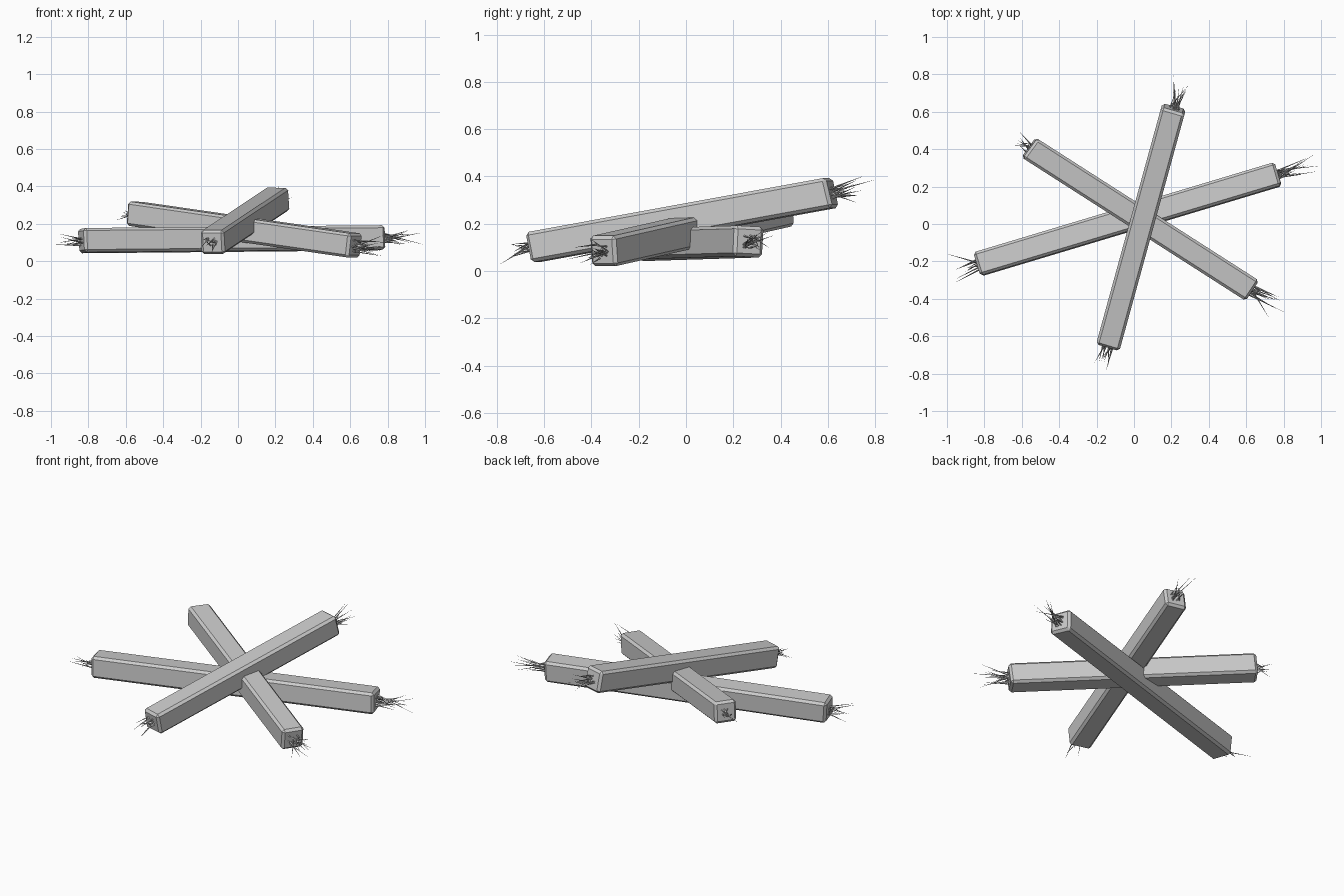
import bpy, bmesh, random
from math import radians
from mathutils import Vector, Matrix

if "Cube" in bpy.data.objects:
    bpy.data.objects.remove(bpy.data.objects["Cube"])

random.seed(7)


def frame(a, b, roll=0):
    """Rotation whose local X runs from a to b, with local Z kept upward."""
    x = (b - a).normalized()
    y = Vector((0, 0, 1)).cross(x).normalized()
    z = x.cross(y)
    return Matrix((x, y, z)).transposed() @ Matrix.Rotation(radians(roll), 3, 'X')


def add_object(name, bm):
    bmesh.ops.recalc_face_normals(bm, faces=bm.faces)
    me = bpy.data.meshes.new(name)
    bm.to_mesh(me)
    bm.free()
    ob = bpy.data.objects.new(name, me)
    bpy.context.collection.objects.link(ob)
    return ob


def beam(name, a, b, size, roll):
    # chamfered square timber with slightly uneven corners
    bm = bmesh.new()
    bmesh.ops.create_cube(bm, size=1)
    length = (b - a).length
    for v in bm.verts:
        v.co = Vector((v.co.x * length, v.co.y * size, v.co.z * size))
        v.co.x += random.uniform(-0.007, 0.007)
    bmesh.ops.bevel(bm, geom=bm.edges[:], offset=0.014, segments=1,
                    profile=0.5, affect='EDGES')
    bm.transform(Matrix.Translation((a + b) / 2) @ frame(a, b, roll).to_4x4())
    return add_object(name, bm)


def splinters(name, centre, rot, sign, tips, count):
    # needle-thin shards fanning out of a beam end
    bm = bmesh.new()
    reach = max((Vector(t) - centre).length for t in tips)
    shards = [Vector(t) for t in tips]
    for _ in range(count):
        u = random.uniform(0.3, 0.75) * reach
        local = Vector((sign * u, random.uniform(-0.36, 0.36) * u,
                        random.uniform(-0.36, 0.36) * u))
        shards.append(centre + rot @ local)
    for tip in shards:
        tip.z = max(tip.z, 0.003)
        root = centre + rot @ Vector((-sign * 0.012, random.uniform(-0.03, 0.03),
                                      random.uniform(-0.03, 0.03)))
        d = tip - root
        m = Matrix.Translation((root + tip) / 2) @ d.to_track_quat('Z', 'Y').to_matrix().to_4x4()
        bmesh.ops.create_cone(bm, cap_ends=True, segments=4, radius1=0.0045,
                              radius2=0.0003, depth=d.length, matrix=m)
    add_object(name, bm)


# name, start, end, roll, start shard tips, end shard tips, shard counts
beams = [
    ("lower_beam", (-0.835, -0.215, 0.11), (0.772, 0.267, 0.125), -3,
     [(-1.0, -0.16, 0.09), (-0.95, -0.31, 0.13)],
     [(0.99, 0.31, 0.09), (0.96, 0.37, 0.15), (0.97, 0.28, 0.15)], (8, 15)),
    ("middle_beam", (-0.56, 0.407, 0.255), (0.63, -0.355, 0.083), 0,
     [(-0.65, 0.42, 0.22), (-0.61, 0.49, 0.26)],
     [(0.80, -0.47, 0.10), (0.72, -0.50, 0.05), (0.78, -0.41, 0.14)], (8, 14)),
    ("upper_beam", (-0.138, -0.652, 0.10), (0.212, 0.62, 0.332), 0,
     [(-0.15, -0.785, 0.03), (-0.21, -0.74, 0.06)],
     [(0.21, 0.795, 0.385), (0.29, 0.74, 0.34), (0.26, 0.72, 0.29)], (9, 13)),
]

for name, a, b, roll, tips_a, tips_b, n in beams:
    a, b = Vector(a), Vector(b)
    beam(name, a, b, 0.13, roll)
    rot = frame(a, b, roll)
    splinters(name + "_start_splinters", a, rot, -1, tips_a, n[0])
    splinters(name + "_end_splinters", b, rot, 1, tips_b, n[1])
